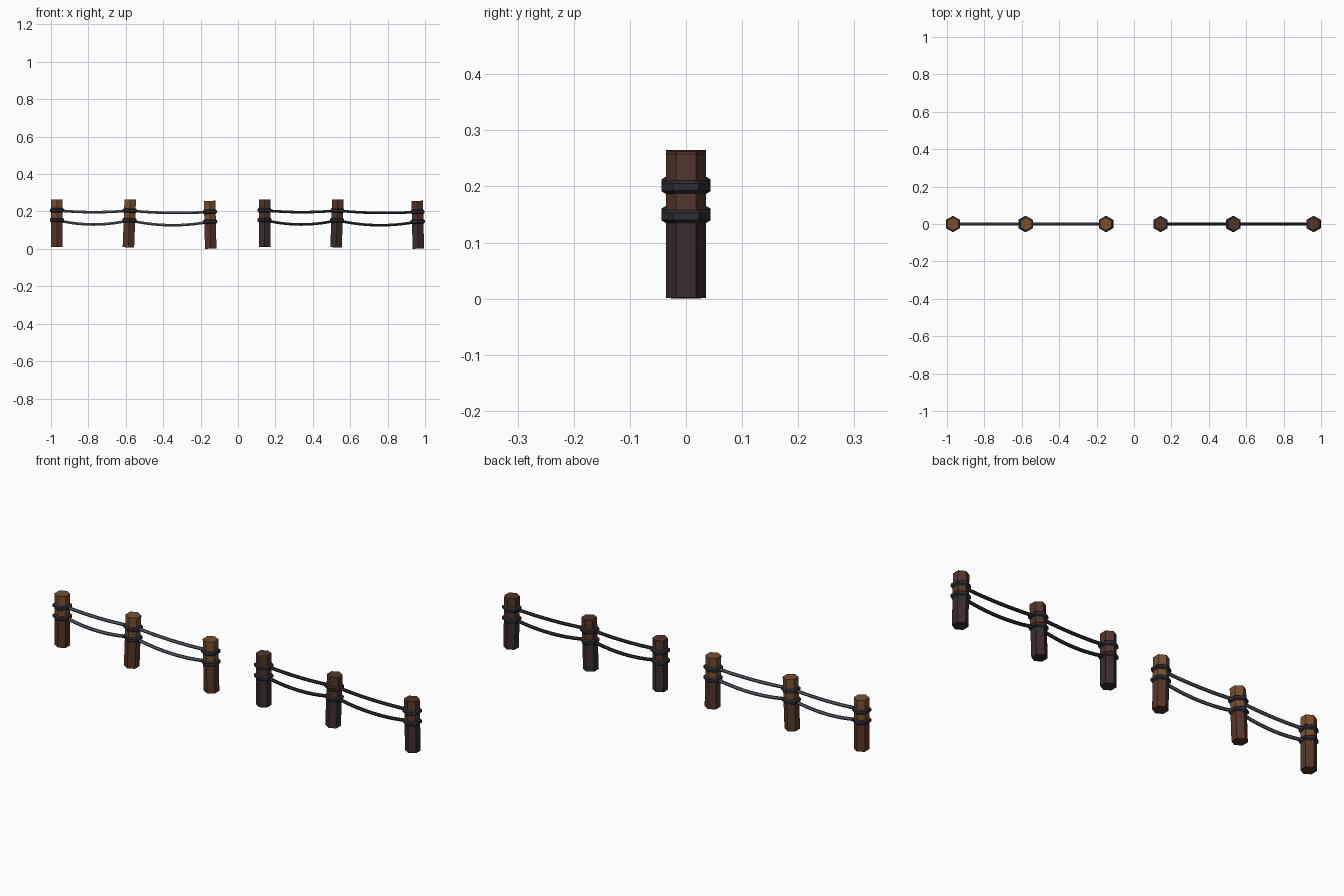
import bpy, bmesh, math
from mathutils import Vector, Matrix

if "Cube" in bpy.data.objects:
    bpy.data.objects.remove(bpy.data.objects["Cube"])


def lin(c):
    c /= 255
    return c / 12.92 if c <= 0.04045 else ((c + 0.055) / 1.055) ** 2.4


def mat(name, r, g, b):
    m = bpy.data.materials.new(name)
    m.diffuse_color = (lin(r), lin(g), lin(b), 1)
    m.use_nodes = True
    m.node_tree.nodes["Principled BSDF"].inputs["Base Color"].default_value = m.diffuse_color
    return m


LEFT = dict(top=mat("light_wood", 120, 79, 48), low=mat("brown_wood", 86, 54, 40),
            rope=mat("slate_rope", 94, 97, 112))
RIGHT = dict(top=mat("dark_wood", 82, 54, 44), low=mat("charred_wood", 57, 45, 46),
             rope=mat("dark_rope", 46, 46, 54))
BAND = mat("dark_band", 46, 44, 50)


def finish(bm, name, mats):
    bmesh.ops.recalc_face_normals(bm, faces=bm.faces)
    me = bpy.data.meshes.new(name)
    bm.to_mesh(me)
    bm.free()
    for m in mats:
        me.materials.append(m)
    ob = bpy.data.objects.new(name, me)
    bpy.context.collection.objects.link(ob)
    return ob


def frame(x, z, lean):
    return Matrix.Translation((x, 0, z)) @ Matrix.Rotation(math.radians(lean), 4, 'Y')


# Hexagonal post, corners on +-y, colour changes at the lower band
def post(name, M, height, split, mats):
    bm = bmesh.new()
    rings = []
    for z in (0, split, height):
        rings.append([bm.verts.new((0.0355 * math.sin(k * math.pi / 3),
                                    0.0355 * math.cos(k * math.pi / 3), z)) for k in range(6)])
    bm.faces.new(rings[0])
    for i in range(2):
        for k in range(6):
            j = (k + 1) % 6
            f = bm.faces.new((rings[i][k], rings[i][j], rings[i + 1][j], rings[i + 1][k]))
            f.material_index = i
    bm.faces.new(rings[2]).material_index = 1
    bm.transform(M)
    finish(bm, name, mats)


# Low-poly loop of rope around a post
def band(name, M, z):
    bm = bmesh.new()
    n, m = 6, 6
    g = []
    for k in range(n):
        a = k * math.tau / n
        row = []
        for s in range(m):
            t = (s + 0.5) * math.tau / m
            r = 0.034 + 0.0115 * math.cos(t)
            row.append(bm.verts.new((r * math.sin(a), r * math.cos(a), z + 0.0125 * math.sin(t))))
        g.append(row)
    for k in range(n):
        for s in range(m):
            bm.faces.new((g[k][s], g[(k + 1) % n][s], g[(k + 1) % n][(s + 1) % m], g[k][(s + 1) % m]))
    bm.transform(M)
    finish(bm, name, [BAND])


# Sagging six-sided rope between two points
def rope(name, a, b, sag, material):
    bm = bmesh.new()
    steps, sides, r = 10, 6, 0.008
    d = b - a
    rows = []
    for i in range(steps + 1):
        t = i / steps
        p = a + d * t - Vector((0, 0, sag * 4 * t * (1 - t)))
        tan = (d - Vector((0, 0, sag * 4 * (1 - 2 * t)))).normalized()
        up = Vector((-tan.z, 0, tan.x))
        rows.append([bm.verts.new(p + r * (Vector((0, 1, 0)) * math.cos(q * math.tau / sides)
                                           + up * math.sin(q * math.tau / sides)))
                     for q in range(sides)])
    for i in range(steps):
        for q in range(sides):
            w = (q + 1) % sides
            bm.faces.new((rows[i][q], rows[i][w], rows[i + 1][w], rows[i + 1][q]))
    bm.faces.new(rows[0])
    bm.faces.new(rows[-1])
    finish(bm, name, [material])


# Bottom x, bottom z, lean in degrees
POSTS = [(-0.968, 0.009, 0.0), (-0.586, 0.008, 2.2), (-0.146, 0.001, -1.2)]
HEIGHT, UPPER, LOWER = 0.256, 0.197, 0.145

for side, shift, c in (("left", 0, LEFT), ("right", 1.11, RIGHT)):
    frames = [frame(x + shift, z, lean) for x, z, lean in POSTS]
    for i, M in enumerate(frames):
        post(f"{side}_post_{i + 1}", M, HEIGHT, LOWER, (c["low"], c["top"]))
        band(f"{side}_upper_band_{i + 1}", M, UPPER)
        band(f"{side}_lower_band_{i + 1}", M, LOWER)
    for i in range(2):
        for label, z, sag in (("upper", UPPER, 0.009), ("lower", LOWER, 0.023)):
            a, b = (frames[i + k] @ Vector((0, 0, z)) for k in (0, 1))
            rope(f"{side}_{label}_rope_{i + 1}", a, b, sag, c["rope"])
